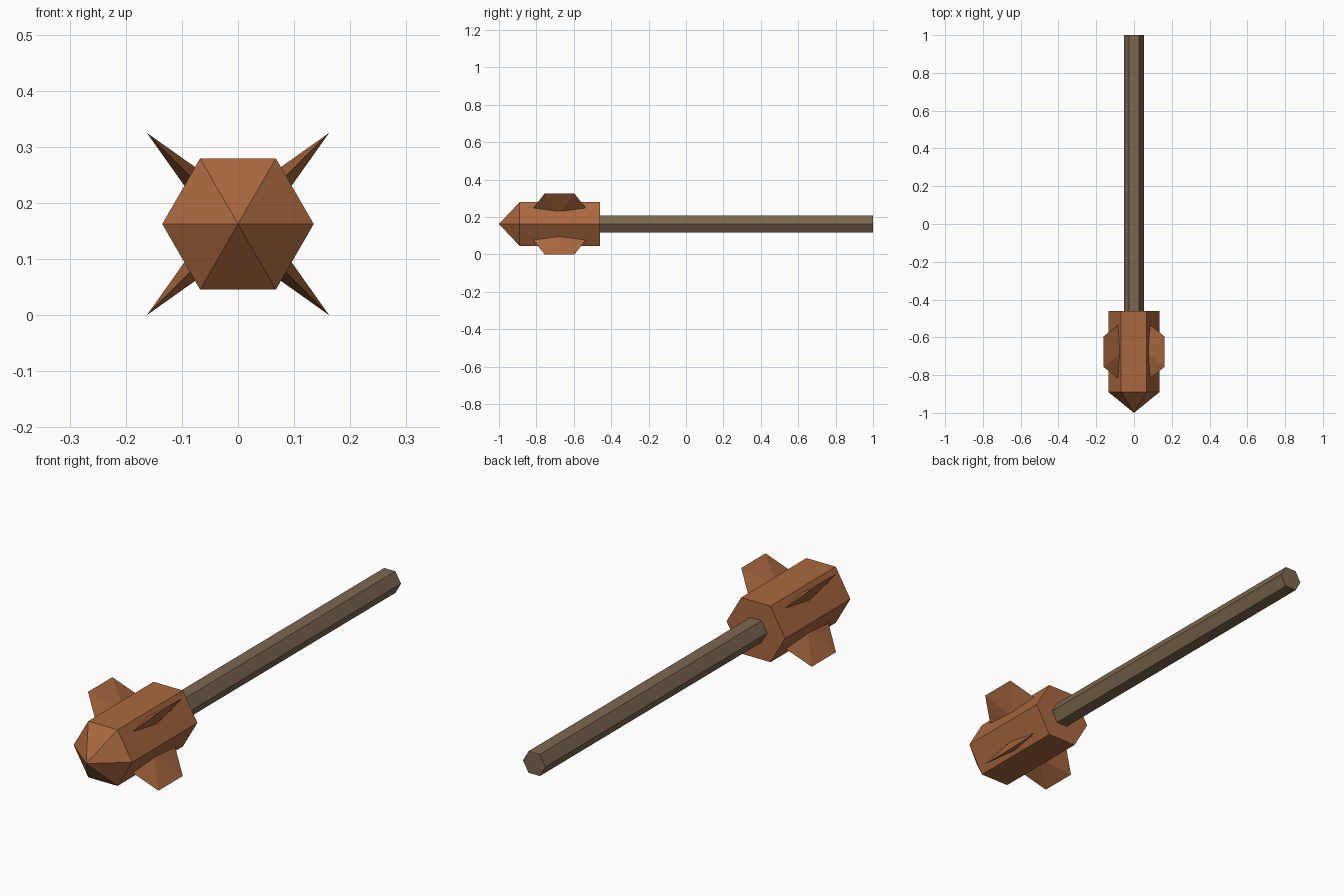
import bpy, bmesh, math
from mathutils import Vector

if "Cube" in bpy.data.objects:
    bpy.data.objects.remove(bpy.data.objects["Cube"])

CZ = 0.1625  # height of the central axis


def material(name, rgb):
    m = bpy.data.materials.new(name)
    m.diffuse_color = (*rgb, 1)
    m.use_nodes = True
    m.node_tree.nodes["Principled BSDF"].inputs["Base Color"].default_value = m.diffuse_color
    return m


copper = material("copper", (0.40, 0.138, 0.050))
wood = material("brown wood", (0.205, 0.135, 0.080))


def make(name, verts, faces, mat):
    bm = bmesh.new()
    vs = [bm.verts.new(v) for v in verts]
    for f in faces:
        bm.faces.new([vs[i] for i in f])
    bmesh.ops.recalc_face_normals(bm, faces=bm.faces)
    me = bpy.data.meshes.new(name)
    bm.to_mesh(me)
    bm.free()
    me.materials.append(mat)
    ob = bpy.data.objects.new(name, me)
    bpy.context.collection.objects.link(ob)


def hexagon(r, y):
    return [Vector((r * math.cos(i * math.pi / 3), y, CZ + r * math.sin(i * math.pi / 3)))
            for i in range(6)]


sides = [(i, (i + 1) % 6, (i + 1) % 6 + 6, i + 6) for i in range(6)]
back = tuple(range(6, 12))

# Handle: long hexagonal rod
make("handle", hexagon(0.052, -0.47) + hexagon(0.052, 1.0),
     sides + [back, tuple(range(6))], wood)

# Head: hexagonal block with a pointed front
make("head", hexagon(0.135, -0.89) + hexagon(0.135, -0.46) + [Vector((0, -1, CZ))],
     sides + [back] + [(i, (i + 1) % 6, 12) for i in range(6)], copper)

# Flanges: four diagonal blades, diamond base narrowing to a straight edge
YC = -0.676
for sx, sz, name in ((1, 1, "upper_right"), (-1, 1, "upper_left"),
                     (1, -1, "lower_right"), (-1, -1, "lower_left")):
    out = Vector((sx, 0, sz)).normalized()
    side = Vector((sz, 0, -sx)).normalized()
    mid = Vector((0, YC, CZ))

    def point(r, y, w):
        return mid + out * r + Vector((0, y, 0)) + side * w

    base = [point(0.1, -0.152, 0), point(0.1, 0, 0.022),
            point(0.1, 0.152, 0), point(0.1, 0, -0.022)]
    edge = [point(0.2298, -0.08, 0), point(0.2298, 0.08, 0)]
    make("flange_" + name, base + edge,
         [(0, 1, 4), (1, 5, 4), (1, 2, 5), (0, 4, 3), (3, 4, 5), (3, 5, 2), (3, 2, 1, 0)],
         copper)
